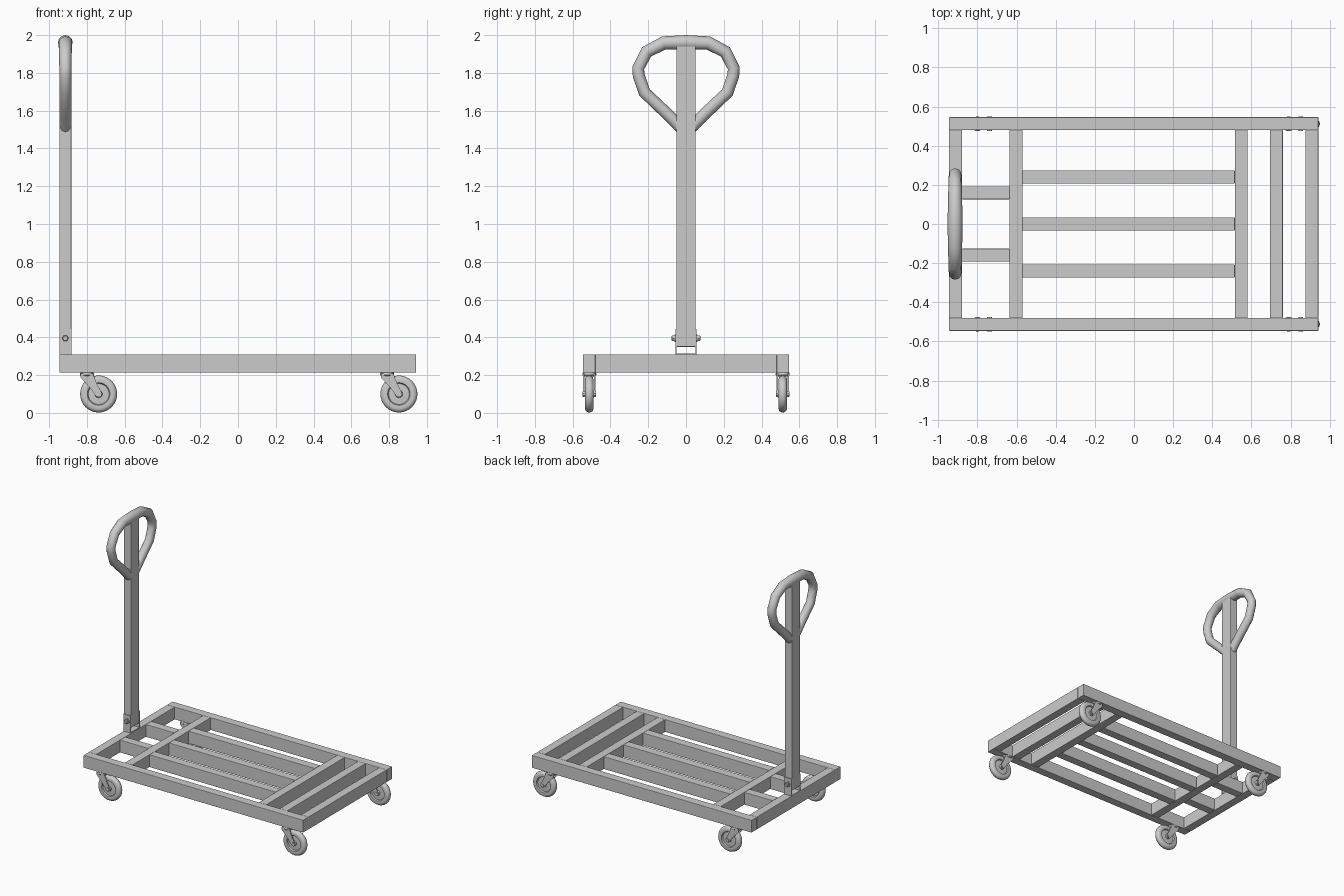
import bpy, bmesh, math
from mathutils import Matrix, Vector

if "Cube" in bpy.data.objects:
    bpy.data.objects.remove(bpy.data.objects["Cube"])


def finish(name, bm, smooth=False, bevel=0.0):
    bmesh.ops.recalc_face_normals(bm, faces=bm.faces)
    me = bpy.data.meshes.new(name)
    bm.to_mesh(me)
    bm.free()
    ob = bpy.data.objects.new(name, me)
    bpy.context.collection.objects.link(ob)
    if bevel:
        mod = ob.modifiers.new("bevel", 'BEVEL')
        mod.width = bevel
        mod.segments = 2
    if smooth:
        bpy.ops.object.select_all(action='DESELECT')
        ob.select_set(True)
        bpy.context.view_layer.objects.active = ob
        bpy.ops.object.shade_smooth_by_angle(angle=math.radians(40))
    return ob


def box(name, x0, x1, y0, y1, z0, z1, bevel=0.0):
    bm = bmesh.new()
    m = Matrix.Translation(((x0 + x1) / 2, (y0 + y1) / 2, (z0 + z1) / 2))
    bmesh.ops.create_cube(bm, size=1, matrix=m @ Matrix.Diagonal((x1 - x0, y1 - y0, z1 - z0, 1)))
    return finish(name, bm, bevel=bevel)


def lathe(name, profile, centre, axis='Y', steps=32):
    # profile: (radius, position along axis)
    bm = bmesh.new()
    verts = [bm.verts.new((r, 0, h)) for r, h in profile]
    edges = [bm.edges.new(p) for p in zip(verts, verts[1:])]
    bmesh.ops.spin(bm, geom=verts + edges, cent=(0, 0, 0), axis=(0, 0, 1),
                   angle=math.tau, steps=steps, use_duplicate=False)
    bmesh.ops.remove_doubles(bm, verts=bm.verts, dist=1e-5)
    rot = Matrix.Rotation(-math.pi / 2, 4, 'X') if axis == 'Y' else Matrix()
    bm.transform(Matrix.Translation(centre) @ rot)
    return finish(name, bm, smooth=True)


def plate(name, outline, y0, y1):
    # xz outline extruded along y
    bm = bmesh.new()
    face = bm.faces.new([bm.verts.new((x, y0, z)) for x, z in outline])
    ext = bmesh.ops.extrude_face_region(bm, geom=[face])
    bmesh.ops.translate(bm, vec=(0, y1 - y0, 0),
                        verts=[g for g in ext['geom'] if isinstance(g, bmesh.types.BMVert)])
    return finish(name, bm)


# Deck frame
X0, X1, Y, W, Z0, Z1, B = -0.945, 0.942, 0.546, 0.066, 0.213, 0.31, 0.003
for s, side in ((-1, "front"), (1, "back")):
    a, b = sorted((s * Y, s * (Y - W)))
    box(side + "_rail", X0, X1, a, b, Z0, Z1, B)
for i, x in enumerate((X0, -0.636, 0.515, 0.694, X1 - W)):
    box(f"cross_beam_{i + 1}", x, x + W, -Y + W, Y - W, Z0, Z1, B)
for i, y in enumerate((-0.24, 0, 0.24)):
    box(f"deck_slat_{i + 1}", -0.57, 0.515, y - W / 2, y + W / 2, Z0, Z1, B)
for i, y in enumerate((-0.159, 0.159)):
    box(f"short_slat_{i + 1}", X0 + W, -0.636, y - W / 2, y + W / 2, Z0, Z1, B)

# Post and hinge bracket
PX = -0.914
box("handle_post", PX - 0.032, PX + 0.032, -0.05, 0.05, 0.35, 1.95, 0.003)
box("bracket_base", PX - 0.032, PX + 0.032, -0.056, 0.056, 0.308, 0.315)
for s, side in ((-1, "front"), (1, "back")):
    a, b = sorted((s * 0.05, s * 0.056))
    box(side + "_bracket_plate", PX - 0.032, PX + 0.032, a, b, 0.31, 0.443)
    lathe(side + "_bolt_washer", [(0, s * 0.05), (0.021, s * 0.05), (0.021, s * 0.062), (0, s * 0.062)],
          (PX, 0, 0.395), steps=24)
    lathe(side + "_bolt_head", [(0, s * 0.05), (0.017, s * 0.05), (0.017, s * 0.073),
                                (0.013, s * 0.077), (0, s * 0.077)], (PX, 0, 0.395), steps=6)

# Looped grip: half path (y, z, radius), mirrored
half = [(0.015, 1.497, 0.032), (0.105, 1.588, 0.032), (0.22, 1.697, 0.032), (0.25, 1.785, 0.032),
        (0.253, 1.825, 0.032), (0.208, 1.912, 0.034), (0.118, 1.958, 0.036)]
path = [(-y, z, r) for y, z, r in half] + [(0, 1.961, 0.039)] + half[::-1]
cu = bpy.data.curves.new("grip_loop", 'CURVE')
cu.dimensions = '3D'
cu.bevel_depth = 1.0
cu.bevel_resolution = 4
cu.use_fill_caps = True
sp = cu.splines.new('POLY')
sp.points.add(len(path) - 1)
for p, (y, z, r) in zip(sp.points, path):
    p.co = (PX, y, z, 1)
    p.radius = r
grip = bpy.data.objects.new("grip_loop", cu)
bpy.context.collection.objects.link(grip)
bpy.ops.object.select_all(action='DESELECT')
grip.select_set(True)
bpy.context.view_layer.objects.active = grip
bpy.ops.object.convert(target='MESH')
bpy.ops.object.shade_smooth_by_angle(angle=math.radians(40))

# Casters: tyre and hub half profile (radius, offset), mirrored
wheel = [(0, 0.024), (0.018, 0.024), (0.02, 0.014), (0.055, 0.012), (0.06, 0.021),
         (0.078, 0.023), (0.09, 0.018), (0.096, 0.009), (0.098, 0)]
wheel += [(r, -h) for r, h in wheel[-2::-1]]
for end, sx, wx in (("left", -0.8, -0.738), ("right", 0.79, 0.852)):
    for s, side in ((-1, "front"), (1, "back")):
        n, cy = f"{end}_{side}_", s * 0.512
        lathe(n + "wheel", wheel, (wx, cy, 0.1))
        lathe(n + "swivel", [(0, 0.214), (0.034, 0.214), (0.037, 0.208), (0.037, 0.2), (0.03, 0.192), (0, 0.192)],
              (sx, cy, 0), axis='Z', steps=24)
        lathe(n + "axle", [(0, -0.036), (0.012, -0.036), (0.012, 0.036), (0, 0.036)], (wx, cy, 0.1), steps=12)
        # fork legs slant from swivel to axle
        arc = [(wx + 0.018 * math.cos(t), 0.1 + 0.018 * math.sin(t))
               for t in [math.radians(a) for a in (215, 250, 290, 330, 10, 40)]]
        outline = [(sx + 0.032, 0.208), (sx - 0.034, 0.208), (sx - 0.034, 0.188), (sx + 0.015, 0.135)]
        outline += arc + [(sx + 0.055, 0.15)]
        for t, leg in ((-1, "outer"), (1, "inner")):
            a, b = sorted((cy + t * 0.026, cy + t * 0.032))
            plate(n + leg + "_fork", outline, a, b)
